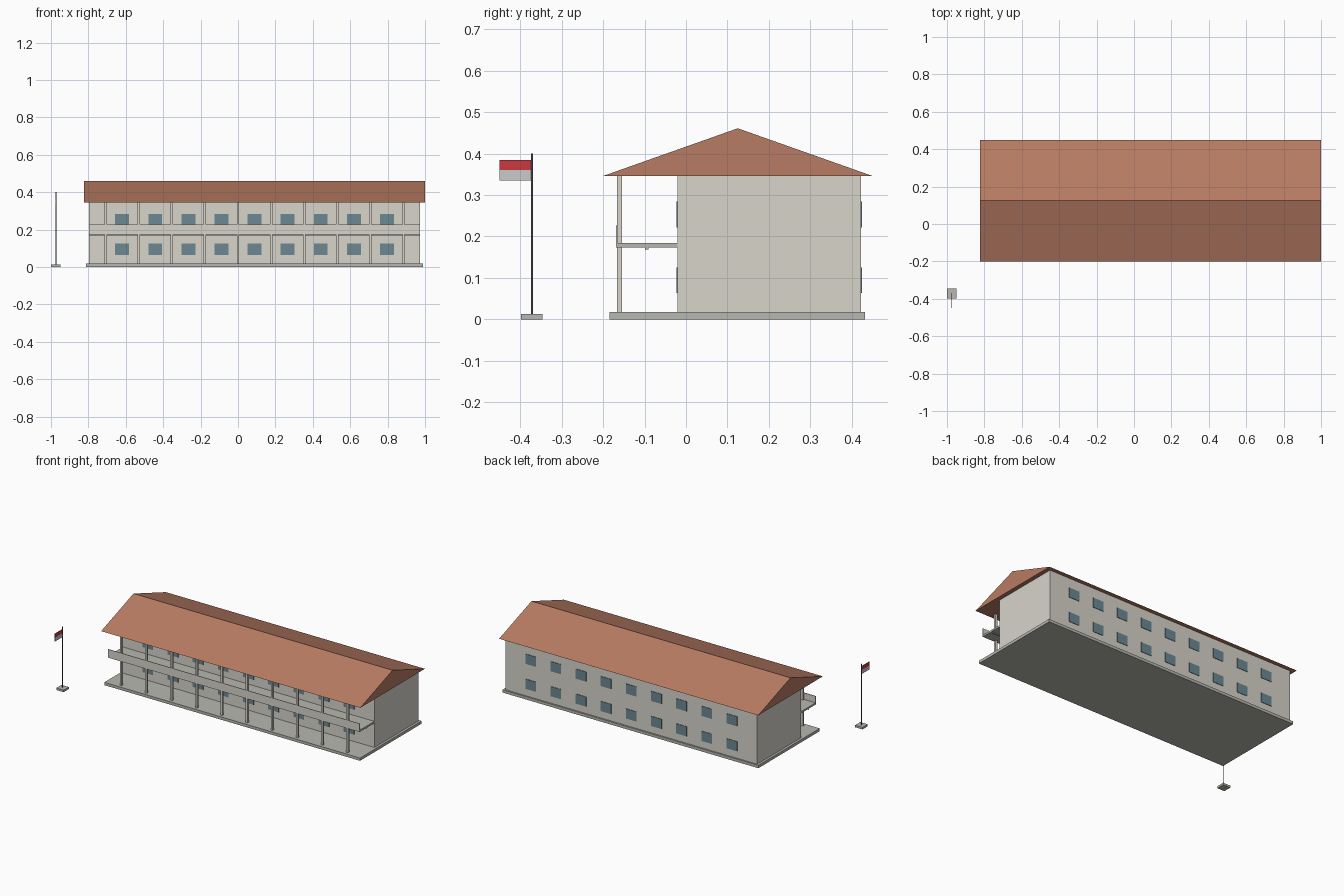
import bpy, bmesh

if "Cube" in bpy.data.objects:
    bpy.data.objects.remove(bpy.data.objects["Cube"])

CX = 0.0885      # building centre in x
PITCH = 0.177    # bay width


def material(name, rgb):
    m = bpy.data.materials.new(name)
    m.diffuse_color = (*rgb, 1)
    m.use_nodes = True
    m.node_tree.nodes["Principled BSDF"].inputs["Base Color"].default_value = m.diffuse_color
    return m


WALL = material("wall", (0.69, 0.66, 0.60))
STONE = material("concrete", (0.48, 0.48, 0.44))
ROOF = material("roof_tile", (0.48, 0.20, 0.125))
GLASS = material("window_glass", (0.15, 0.25, 0.29))
RED = material("flag_red", (0.60, 0.04, 0.05))
WHITE = material("flag_white", (0.8, 0.8, 0.8))
METAL = material("pole_metal", (0.08, 0.08, 0.09))


def finish(name, bm, mat):
    bmesh.ops.recalc_face_normals(bm, faces=bm.faces)
    me = bpy.data.meshes.new(name)
    bm.to_mesh(me)
    bm.free()
    me.materials.append(mat)
    ob = bpy.data.objects.new(name, me)
    bpy.context.collection.objects.link(ob)
    return ob


def box(name, x, y, z, mat):
    """Box from (min, max) pairs."""
    bm = bmesh.new()
    bmesh.ops.create_cube(bm, size=1)
    for v in bm.verts:
        v.co = [r[0] if c < 0 else r[1] for r, c in zip((x, y, z), v.co)]
    return finish(name, bm, mat)


def span(half, c=CX):
    return (c - half, c + half)


# Foundation and main block
box("foundation", span(0.9), (-0.185, 0.432), (0, 0.018), STONE)
box("main_block", span(0.885), (-0.02, 0.422), (0.018, 0.346), WALL)

# Balcony deck, parapet and beam beneath
box("balcony_deck", span(0.885), (-0.167, -0.02), (0.173, 0.184), STONE)
box("balcony_parapet", span(0.885), (-0.169, -0.165), (0.173, 0.226), WALL)
box("deck_beam", span(0.885), (-0.099, -0.091), (0.168, 0.173), STONE)

# Front columns between bays
for i in range(10):
    x = CX + (i - 4.5) * PITCH
    box(f"column_{i}", span(0.0065, x), (-0.167, -0.154), (0.018, 0.346), WALL)

# Windows, two floors, front and back
for side, y in (("front", (-0.023, -0.017)), ("back", (0.419, 0.425))):
    for floor, z in enumerate(((0.063, 0.125), (0.222, 0.284))):
        for i in range(9):
            x = CX + (i - 4) * PITCH
            box(f"{side}_window_{floor}_{i}", span(0.037, x), y, z, GLASS)

# Gable roof prism
bm = bmesh.new()
profile = [(-0.2, 0.346), (0.45, 0.346), (0.125, 0.461)]
face = bm.faces.new([bm.verts.new((CX - 0.9115, y, z)) for y, z in profile])
ext = bmesh.ops.extrude_face_region(bm, geom=[face], use_keep_orig=True)
bmesh.ops.translate(bm, vec=(1.823, 0, 0),
                    verts=[g for g in ext["geom"] if isinstance(g, bmesh.types.BMVert)])
finish("gable_roof", bm, ROOF)

# Flagpole with two-colour flag
FX, FY = -0.974, -0.372
box("flagpole_base", span(0.026, FX), span(0.026, FY), (0, 0.013), STONE)
bm = bmesh.new()
bmesh.ops.create_cone(bm, cap_ends=True, segments=12, radius1=0.0025, radius2=0.0025, depth=0.387)
bmesh.ops.translate(bm, verts=bm.verts, vec=(FX, FY, 0.2065))
finish("flagpole", bm, METAL)
box("flag_upper", span(0.001, FX), (-0.45, FY), (0.36, 0.385), RED)
box("flag_lower", span(0.001, FX), (-0.45, FY), (0.335, 0.36), WHITE)
